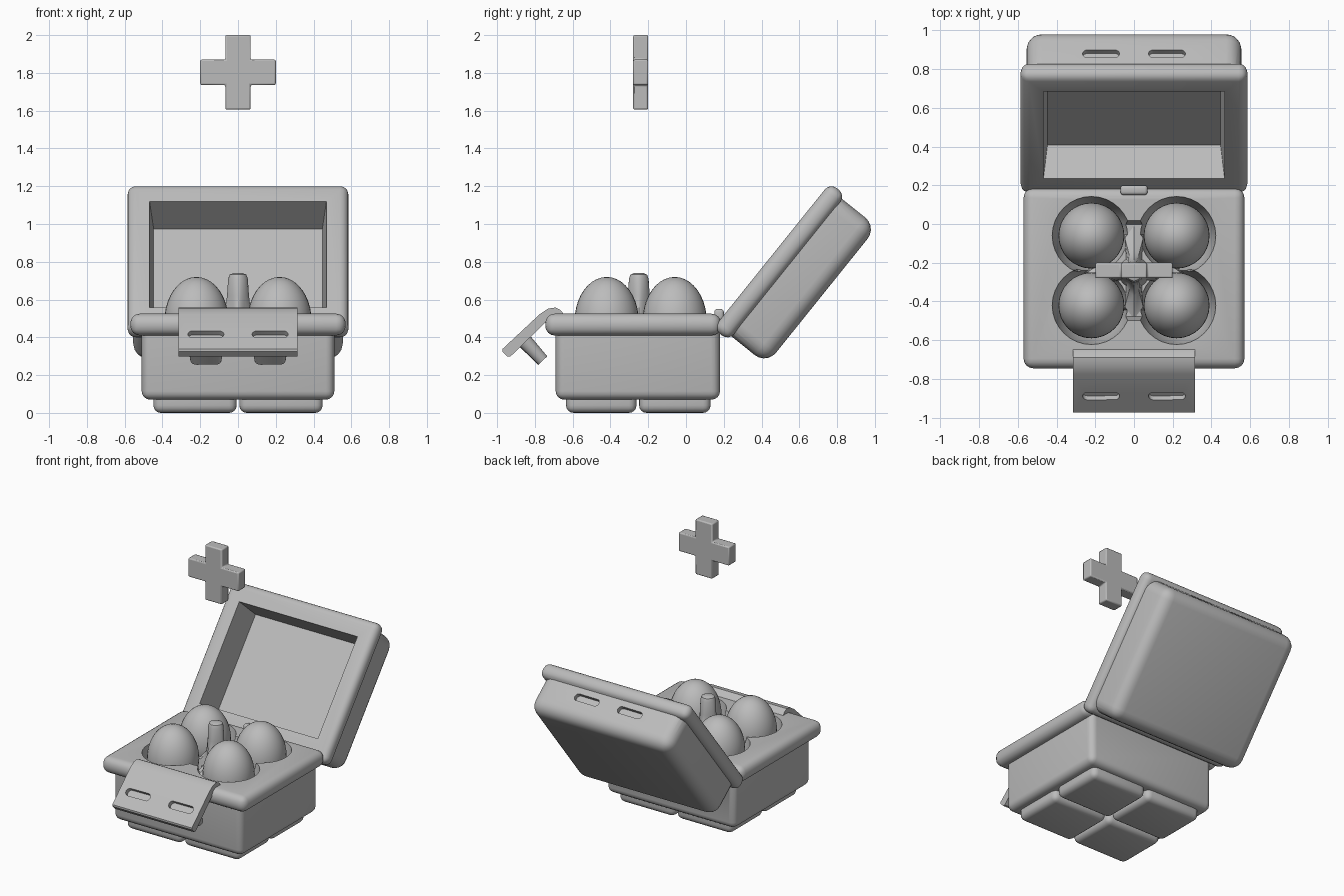
import bpy, bmesh, math
from mathutils import Matrix, Vector

if "Cube" in bpy.data.objects:
    bpy.data.objects.remove(bpy.data.objects["Cube"])

grey = bpy.data.materials.new("pulp_grey")
grey.diffuse_color = (0.5, 0.5, 0.5, 1)
grey.use_nodes = True
grey.node_tree.nodes["Principled BSDF"].inputs["Base Color"].default_value = grey.diffuse_color
LID = Matrix.Translation((0, 0.17, 0.48)) @ Matrix.Rotation(math.radians(51.2), 4, 'X')


def finish(name, bm, mat=None):
    bmesh.ops.recalc_face_normals(bm, faces=bm.faces)
    me = bpy.data.meshes.new(name)
    bm.to_mesh(me)
    bm.free()
    if mat:
        me.transform(mat)
    me.materials.append(grey)
    ob = bpy.data.objects.new(name, me)
    bpy.context.collection.objects.link(ob)
    return ob


def loft(name, rings, mat=None):
    """Skin equal-length rings of points and cap both ends."""
    bm = bmesh.new()
    vs = [[bm.verts.new(p) for p in r] for r in rings]
    n = len(vs[0])
    for a, b in zip(vs, vs[1:]):
        for i in range(n):
            bm.faces.new((a[i], a[(i + 1) % n], b[(i + 1) % n], b[i]))
    bm.faces.new(vs[0][::-1])
    bm.faces.new(vs[-1])
    return finish(name, bm, mat)


def box(name, lo, hi, bevel=0.0, seg=4, mat=None, taper=1.0):
    """Rounded box; taper scales the lower end."""
    c = (Vector(lo) + Vector(hi)) / 2
    s = Vector(hi) - Vector(lo)
    bm = bmesh.new()
    bmesh.ops.create_cube(bm, size=1)
    for v in bm.verts:
        k = taper if v.co.z < 0 else 1
        v.co = Vector((v.co.x * s.x * k, v.co.y * s.y * k, v.co.z * s.z)) + c
    if bevel:
        bmesh.ops.bevel(bm, geom=bm.edges[:], offset=bevel, segments=seg,
                        profile=0.5, affect='EDGES')
    return finish(name, bm, mat)


def pill(name, half, r, z0, z1, mat, k=1.0):
    """Stadium-shaped peg along x, from z0 to z1, scaled by k at z1."""
    rings = []
    for z, f in ((z0, 1), (z1, k)):
        ring = []
        for i in range(18):
            a = math.pi * 2 * (i + 0.5) / 18
            cx = (half - r) * (1 if math.cos(a) > 0 else -1)
            ring.append(((cx + r * math.cos(a)) * f, r * math.sin(a) * f, z))
        rings.append(ring)
    return loft(name, rings, mat)


def boolean(ob, other, op):
    m = ob.modifiers.new("cut", 'BOOLEAN')
    m.operation, m.object, m.solver = op, other, 'EXACT'
    bpy.context.view_layer.objects.active = ob
    bpy.ops.object.modifier_apply(modifier=m.name)
    bpy.data.objects.remove(other, do_unlink=True)


def circle(x, y, z, r, n=32):
    return [(x + r * math.cos(2 * math.pi * i / n),
             y + r * math.sin(2 * math.pi * i / n), z) for i in range(n)]


CY = -0.24
CUPS = [(sx * 0.22, CY + sy * 0.18) for sx in (-1, 1) for sy in (-1, 1)]

# Base tray: body, rounded rim and four feet fused together
base = box("base_tray", (-0.51, -0.69, 0.07), (0.51, 0.18, 0.5), 0.045)
boolean(base, box("rim", (-0.57, -0.745, 0.41), (0.57, 0.185, 0.525), 0.05), 'UNION')
for sx in (-1, 1):
    for y0, y1 in ((-0.635, -0.262), (-0.248, 0.13)):
        x0, x1 = sorted((sx * 0.007, sx * 0.448))
        boolean(base, box("foot", (x0, y0, 0), (x1, y1, 0.16), 0.04), 'UNION')
# Egg cups and the shallow saddle joining them
for x, y in CUPS:
    boolean(base, loft("cup", [circle(x, y, 0.16, 0.1), circle(x, y, 0.3, 0.17),
                               circle(x, y, 0.6, 0.213)]), 'DIFFERENCE')
for hx, hy in ((0.16, 0.28), (0.34, 0.12)):
    boolean(base, box("saddle", (-hx, CY - hy, 0.42), (hx, CY + hy, 0.65), taper=0.85),
            'DIFFERENCE')

# Centre post: star-shaped foot flowing into a round tip
rings = []
for z, tip, waist in ((0.3, 0.26, 0.09), (0.42, 0.24, 0.08), (0.46, 0.12, 0.065),
                      (0.52, 0.07, 0.058), (0.62, 0.058, 0.053), (0.71, 0.052, 0.05),
                      (0.732, 0.044, 0.042), (0.74, 0.025, 0.024)):
    ring = []
    for i in range(24):
        a = 2 * math.pi * i / 24
        r = waist + (tip - waist) * abs(math.cos(2 * a)) ** 3 * (math.cos(4 * a) > 0) \
            * (abs(math.cos(a)) > 0.9 or abs(math.sin(a)) > 0.9)
        ring.append((r * math.cos(a), CY - 0.01 + r * math.sin(a), z))
    rings.append(ring)
loft("centre_post", rings)

# Eggs: sphere with a longer upper half
for i, (x, y) in enumerate(CUPS):
    bm = bmesh.new()
    bmesh.ops.create_uvsphere(bm, u_segments=32, v_segments=20, radius=0.17)
    for v in bm.verts:
        v.co.z *= 1.38 if v.co.z > 0 else 1.1
    finish("egg_%d" % (i + 1), bm, Matrix.Translation((x, y, 0.485)))

# Lid: body and rim fused, hollowed, with two latch slots in the front wall
lid = box("lid", (-0.555, -0.014, -0.34), (0.555, 0.92, -0.02), 0.08, 5)
boolean(lid, box("lid_rim", (-0.585, -0.042, -0.105), (0.585, 0.947, 0.0), 0.045), 'UNION')
boolean(lid, box("hollow", (-0.47, 0.1, -0.21), (0.47, 0.82, 0.02), taper=0.95), 'DIFFERENCE')
for sx in (-1, 1):
    m = Matrix.Translation((sx * 0.17, 0.92, -0.17)) @ Matrix.Rotation(math.pi / 2, 4, 'X')
    boolean(lid, pill("slot", 0.095, 0.026, -0.03, 0.03, m), 'DIFFERENCE')
lid.data.transform(LID)

# Hinge tab at the back of the tray
box("hinge_tab", (-0.07, 0.15, 0.49), (0.07, 0.2, 0.55), 0.015, 3)

# Front flap: bent strip with two pressed slots and tapered pegs behind
profile = [(-0.64, 0.515), (-0.665, 0.545), (-0.69, 0.558), (-0.73, 0.552), (-0.775, 0.522),
           (-0.972, 0.338), (-0.972, 0.325), (-0.945, 0.298), (-0.93, 0.298),
           (-0.755, 0.468), (-0.715, 0.505), (-0.685, 0.51)]
flap = loft("front_flap", [[(x, y, z) for y, z in profile] for x in (-0.315, 0.315)])
n = Vector((0, -0.683, 0.731))
along = Vector((0, 0.731, 0.683))
for sx in (-1, 1):
    o = Vector((sx * 0.17, -0.888, 0.416))
    m = Matrix(((1, 0, 0, o.x), (0, along.y, n.y, o.y), (0, along.z, n.z, o.z), (0, 0, 0, 1)))
    boolean(flap, pill("peg", 0.105, 0.042, -0.02, -0.19, m, 0.78), 'UNION')
    boolean(flap, pill("slot", 0.095, 0.027, 0.03, -0.03, m), 'DIFFERENCE')

# Floating plus sign
cross = [(sx * a, sz * b) for sx, sz, pts in (
    (1, 1, ((0.2, 0.067), (0.067, 0.067), (0.067, 0.197))),
    (-1, 1, ((0.067, 0.197), (0.067, 0.067), (0.2, 0.067))),
    (-1, -1, ((0.2, 0.067), (0.067, 0.067), (0.067, 0.197))),
    (1, -1, ((0.067, 0.197), (0.067, 0.067), (0.2, 0.067)))) for a, b in pts]
plus = loft("plus_sign", [[(x, y, z + 1.803) for x, z in cross] for y in (-0.28, -0.2)])
bev = plus.modifiers.new("bevel", 'BEVEL')
bev.width, bev.segments = 0.008, 2

# Smooth shading with sharp edges kept
for ob in bpy.context.scene.objects:
    ob.select_set(True)
bpy.context.view_layer.objects.active = plus
bpy.ops.object.shade_smooth_by_angle(angle=math.radians(35))
